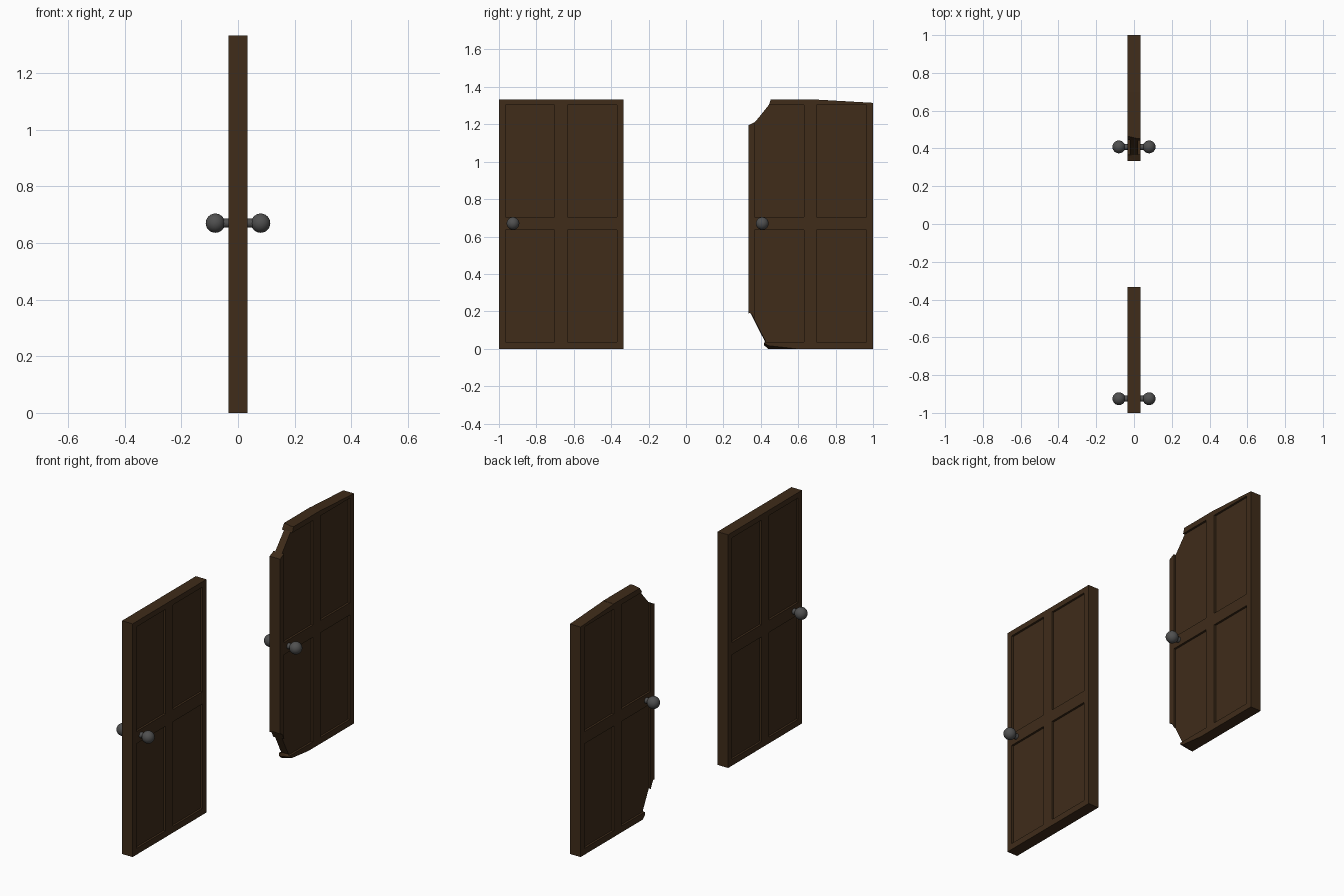
import bpy, bmesh
from mathutils import Matrix, Vector

if "Cube" in bpy.data.objects:
    bpy.data.objects.remove(bpy.data.objects["Cube"])

W, H, T = 0.667, 1.333, 0.0335   # width, height, half thickness
RECESS = 0.012


def material(name, color):
    m = bpy.data.materials.new(name)
    m.diffuse_color = color
    m.use_nodes = True
    m.node_tree.nodes["Principled BSDF"].inputs["Base Color"].default_value = m.diffuse_color
    return m


WOOD = material("dark_wood", (0.05, 0.025, 0.01, 1))
METAL = material("dark_metal", (0.08, 0.08, 0.08, 1))


def finish(bm, name, mat):
    bmesh.ops.recalc_face_normals(bm, faces=bm.faces)
    me = bpy.data.meshes.new(name)
    bm.to_mesh(me)
    bm.free()
    me.materials.append(mat)
    ob = bpy.data.objects.new(name, me)
    bpy.context.collection.objects.link(ob)
    return ob


def box(bm, x0, x1, y0, y1, z0, z1):
    c = Vector(((x0 + x1) / 2, (y0 + y1) / 2, (z0 + z1) / 2))
    bmesh.ops.create_cube(bm, size=1, matrix=Matrix.Translation(c) @ Matrix.Diagonal((x1 - x0, y1 - y0, z1 - z0, 1)))


def boolean(ob, cutter, op):
    mod = ob.modifiers.new(op.lower(), 'BOOLEAN')
    mod.object, mod.operation, mod.solver = cutter, op, 'EXACT'
    cutter.hide_render = True
    cutter.hide_set(True)


# Slab with four recessed panels on each face
def door(name, y):
    bm = bmesh.new()
    box(bm, -T, T, y, y + W, 0, H)
    slab = finish(bm, name, WOOD)
    bm = bmesh.new()
    for s in (-1, 1):
        for a, b in ((0.034, 0.297), (0.366, 0.631)):
            for c, d in ((0.036, 0.634), (0.704, 1.302)):
                xs = sorted((s * (T - RECESS), s * (T + 0.05)))
                box(bm, *xs, y + a, y + b, c, d)
    boolean(slab, finish(bm, name + "_panel_cutter", WOOD), 'DIFFERENCE')
    return slab


# Round knob on a short stem, on both faces
def knobs(name, y, z=0.67):
    bm = bmesh.new()
    for s in (-1, 1):
        bmesh.ops.create_uvsphere(bm, u_segments=24, v_segments=12, radius=0.034,
                                  matrix=Matrix.Translation((s * 0.08, y, z)))
        bmesh.ops.create_cone(bm, cap_ends=True, segments=20, radius1=0.016, radius2=0.016, depth=0.05,
                              matrix=Matrix.Translation((s * 0.05, y, z)) @ Matrix.Rotation(1.5707963, 4, 'Y'))
    ob = finish(bm, name, METAL)
    bpy.context.view_layer.objects.active = ob
    ob.select_set(True)
    bpy.ops.object.shade_smooth_by_angle()
    ob.select_set(False)


door("whole_door", -1.0)
knobs("whole_door_knobs", -0.925)
broken = door("broken_door", 0.333)
knobs("broken_door_knobs", 0.408)

# Splintered outline (y, z) on the +x face and the slightly different -x face
right = [(0.32, 0.20), (0.352, 0.185), (0.427, 0.04), (0.418, 0.03), (0.44, 0.018), (0.62, -0.002), (1.05, -0.01),
         (1.05, 1.312), (0.70, 1.332), (0.69, 1.35), (0.458, 1.35), (0.445, 1.308), (0.368, 1.212), (0.32, 1.188)]
left = [(0.32, 0.185), (0.345, 0.19), (0.42, 0.04), (0.416, 0.018), (0.44, -0.002), (0.62, -0.002), (1.05, -0.01),
        (1.05, 1.312), (0.70, 1.332), (0.69, 1.35), (0.478, 1.35), (0.445, 1.30), (0.362, 1.205), (0.32, 1.188)]
bm = bmesh.new()
r = [bm.verts.new((0.04, y, z)) for y, z in right]
l = [bm.verts.new((-0.04, y, z)) for y, z in left]
bm.faces.new(r)
bm.faces.new(l[::-1])
for i in range(len(r)):
    j = (i + 1) % len(r)
    bm.faces.new((r[i], l[i], l[j], r[j]))
bmesh.ops.triangulate(bm, faces=bm.faces)
boolean(broken, finish(bm, "break_outline", WOOD), 'INTERSECT')
